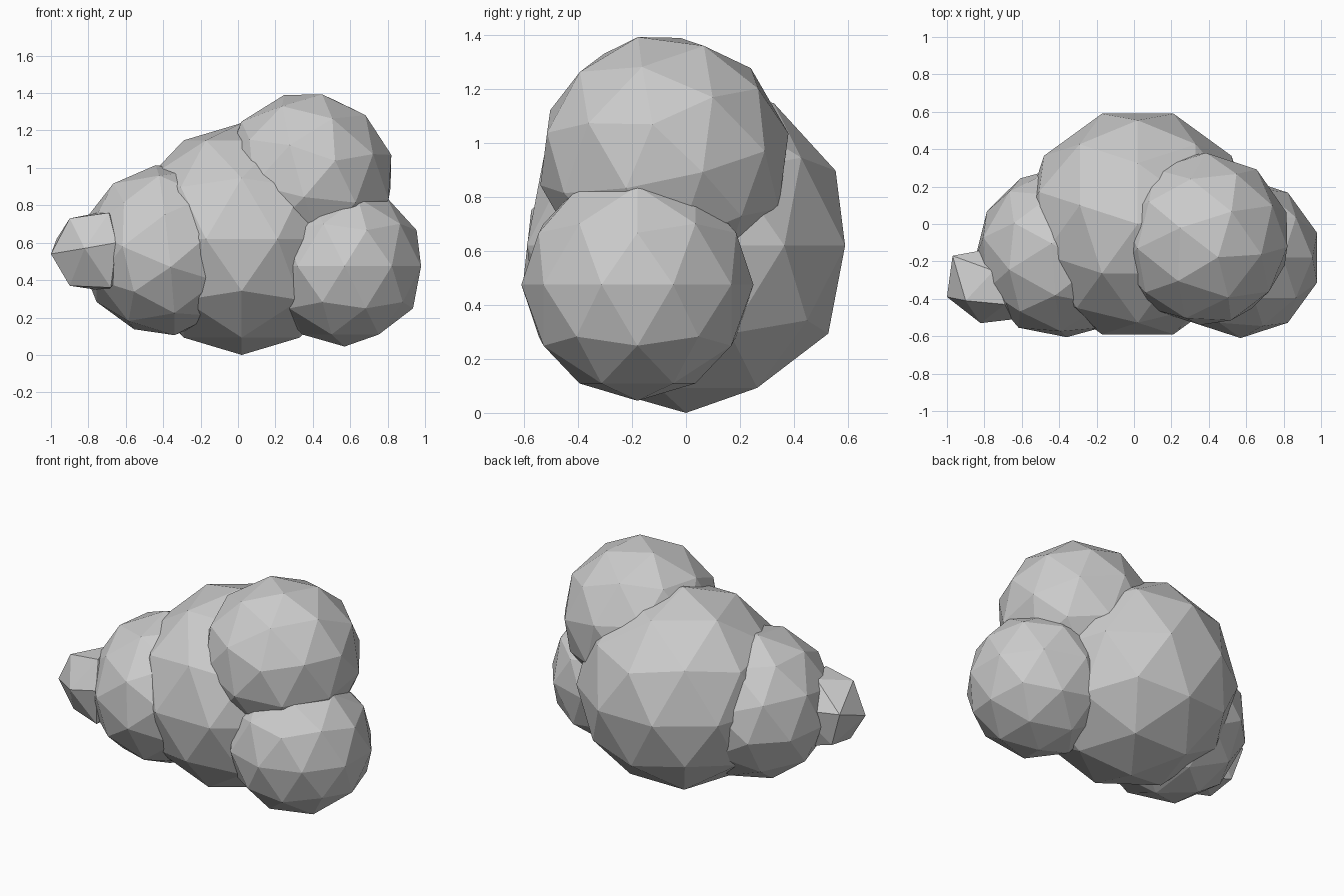
import bpy, bmesh
from math import radians
from mathutils import Vector

if "Cube" in bpy.data.objects:
    bpy.data.objects.remove(bpy.data.objects["Cube"])

grey = bpy.data.materials.new("cloud_grey")
grey.diffuse_color = (0.6, 0.6, 0.6, 1)
grey.use_nodes = True
grey.node_tree.nodes["Principled BSDF"].inputs["Base Color"].default_value = grey.diffuse_color


def puff(name, centre, radius, turn):
    """One faceted round lobe of the cluster."""
    bpy.ops.mesh.primitive_ico_sphere_add(
        subdivisions=2, radius=radius, location=centre,
        rotation=[radians(a) for a in turn])
    ob = bpy.context.object
    ob.name = name
    ob.data.materials.append(grey)
    return ob


# Four large overlapping lobes
puff("main_lobe", (0.02, 0.0, 0.62), 0.62, (0, 0, 18))
puff("left_lobe", (-0.39, -0.155, 0.56), 0.46, (12, 20, 8))
puff("upper_right_lobe", (0.37, -0.08, 0.94), 0.47, (12, 10, 0))
puff("lower_right_lobe", (0.57, -0.18, 0.475), 0.43, (0, 0, 0))

# Small coarse lobe at the left tip
tip_points = [
    (-1.0, -0.39, 0.54), (-0.9, -0.41, 0.73), (-0.97, -0.17, 0.62),
    (-0.9, -0.19, 0.40), (-0.9, -0.38, 0.37), (-0.82, -0.53, 0.57),
    (-0.65, -0.51, 0.60), (-0.69, -0.43, 0.76), (-0.75, -0.25, 0.76),
    (-0.68, -0.46, 0.36), (-0.70, -0.12, 0.60), (-0.70, -0.20, 0.34),
    (-0.55, -0.30, 0.55)]
bm = bmesh.new()
for p in tip_points:
    bm.verts.new(Vector(p))
bmesh.ops.convex_hull(bm, input=bm.verts)
bmesh.ops.recalc_face_normals(bm, faces=bm.faces)
mesh = bpy.data.meshes.new("left_tip_lobe")
bm.to_mesh(mesh)
bm.free()
mesh.materials.append(grey)
tip = bpy.data.objects.new("left_tip_lobe", mesh)
bpy.context.collection.objects.link(tip)
